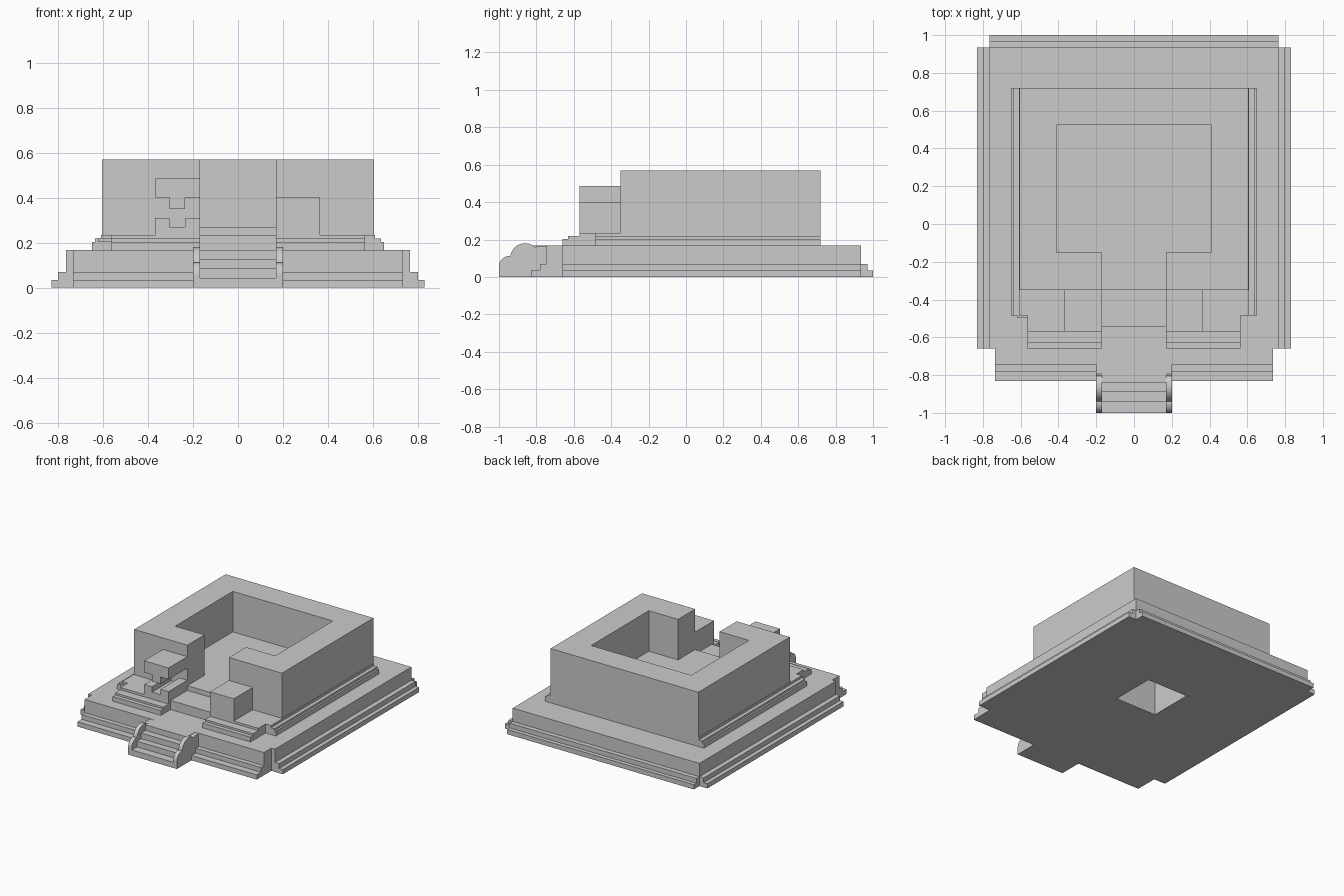
import bpy, bmesh, math
from mathutils import Vector

if "Cube" in bpy.data.objects:
    bpy.data.objects.remove(bpy.data.objects["Cube"])


def prism(name, pts, lo, hi, axis='z'):
    """Extrude a flat outline: (x, y) along z, (y, z) along x, or (x, z) along y."""
    def place(a, b, c):
        return {'z': (a, b, c), 'x': (c, a, b), 'y': (a, c, b)}[axis]
    bm = bmesh.new()
    face = bm.faces.new([bm.verts.new(place(a, b, lo)) for a, b in pts])
    ext = bmesh.ops.extrude_face_region(bm, geom=[face])
    verts = [g for g in ext['geom'] if isinstance(g, bmesh.types.BMVert)]
    bmesh.ops.translate(bm, verts=verts, vec=Vector(place(0, 0, hi - lo)))
    bmesh.ops.recalc_face_normals(bm, faces=bm.faces)
    mesh = bpy.data.meshes.new(name)
    bm.to_mesh(mesh)
    bm.free()
    obj = bpy.data.objects.new(name, mesh)
    bpy.context.collection.objects.link(obj)
    return obj


def box(name, x0, x1, y0, y1, z0, z1):
    return prism(name, [(x0, y0), (x1, y0), (x1, y1), (x0, y1)], z0, z1)


def mirrored(half):
    """Close a right-hand outline (listed front to back) across x = 0."""
    return half + [(-x, y) for x, y in reversed(half)]


# Shaft opening in the underside
shaft = box("shaft_cutter", -.17, .17, .02, .355, -.1, .26)
shaft.hide_render = True
shaft.hide_viewport = True


def cut_shaft(obj):
    mod = obj.modifiers.new("shaft", 'BOOLEAN')
    mod.operation = 'DIFFERENCE'
    mod.solver = 'EXACT'
    mod.object = shaft


# Stepped platform, notched at the corners
tiers = [(.83, 1.0, -.83, 0, .035), (.80, .97, -.78, .035, .07),
         (.765, .935, -.745, .07, .168)]
for i, (sx, yb, yf, z0, z1) in enumerate(tiers):
    half = [(.735, yf), (.735, -.66), (sx, -.66), (sx, .935)]
    if i < 2:
        half += [(.765, .935), (.765, yb)]
    cut_shaft(prism(f"platform_tier_{i + 1}", mirrored(half), z0, z1))

# Front stairs
stairs = [(-.74, 0), (-1, 0)]
for i, y in enumerate((-1, -.94, -.89, -.84)):
    z = .042 * (i + 1)
    stairs += [(y, z), ((-.94, -.89, -.84, -.74)[i], z)]
prism("front_stairs", stairs, -.17, .17, 'x')

# Scrolled stair cheeks
cheek = [(-.74, 0), (-1, 0), (-1, .055)]
for i in range(1, 9):
    a = math.radians(180 - 90 * i / 8)
    cheek.append((-.945 + .055 * math.cos(a), .055 + .057 * math.sin(a)))
for i in range(15):
    a = math.radians(172 - 125 * i / 14)
    cheek.append((-.86 + .08 * math.cos(a), .1 + .08 * math.sin(a)))
cheek += [(-.79, .166), (-.74, .166)]
for side, x in (("left", -.2), ("right", .17)):
    prism(f"{side}_stair_cheek", cheek, x, x + .03, 'x')

# Moulded plinth with a central entry slot
for i, (sx, yf, z0, z1) in enumerate([(.65, -.66, .168, .203),
                                      (.637, -.63, .203, .218),
                                      (.61, -.57, .218, .235)]):
    half = [(.17, -.545), (.17, yf), (.565, yf), (.565, -.485),
            (sx, -.485), (sx, .72)]
    cut_shaft(prism(f"plinth_tier_{i + 1}", mirrored(half), z0, z1))
box("plinth_corner_chip", -.62, -.565, -.497, -.485, .203, .22)

# Raised floor of the hall and its entry
cut_shaft(prism("hall_floor", mirrored([(.17, -.35), (.17, -.15), (.41, -.15),
                                        (.41, .525)]), .235, .27))

# Thick hall walls, open at the front
outer = [(.17, -.35), (.605, -.35), (.605, .72)]
inner = [(.41, .525), (.41, -.15), (.17, -.15)]
walls = (outer + [(-x, y) for x, y in reversed(outer)]
         + [(-x, y) for x, y in reversed(inner)] + inner)
prism("hall_walls", walls, .235, .57)

# Right pedestal
box("right_pedestal", .17, .365, -.57, -.35, .235, .40)

# Left pedestal: notched base and a cap with a tongue, gap between
prism("left_pedestal_base", [(-.37, .235), (-.17, .235), (-.17, .31), (-.235, .31),
                             (-.235, .27), (-.305, .27), (-.305, .31), (-.37, .31)],
      -.57, -.35, 'y')
prism("left_pedestal_cap", [(-.37, .485), (-.17, .485), (-.17, .40), (-.235, .40),
                            (-.235, .35), (-.305, .35), (-.305, .40), (-.37, .40)],
      -.57, -.35, 'y')
